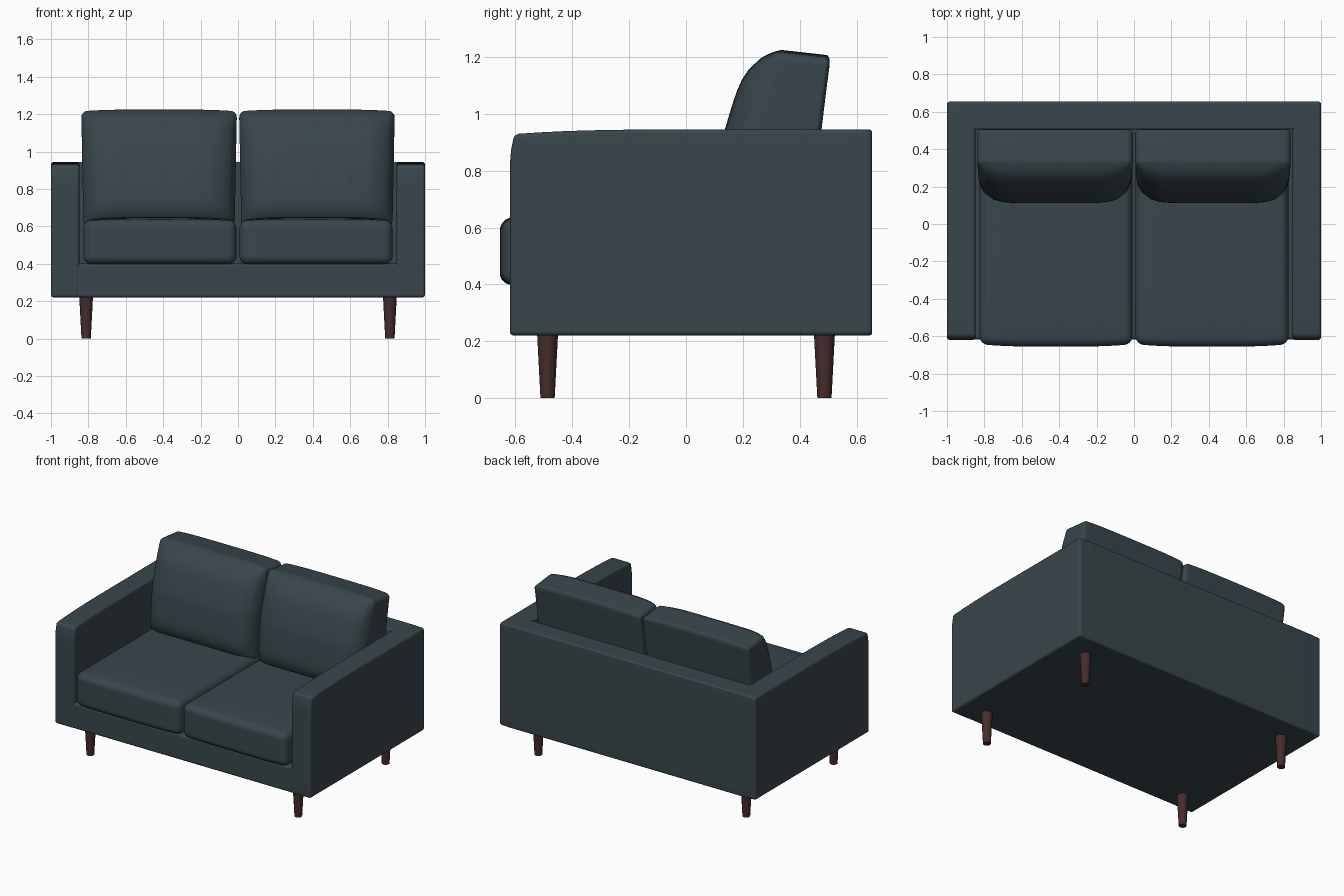
import bpy, bmesh, math
from mathutils import Vector

if "Cube" in bpy.data.objects:
    bpy.data.objects.remove(bpy.data.objects["Cube"])


def material(name, rgb):
    m = bpy.data.materials.new(name)
    m.diffuse_color = (*rgb, 1)
    m.use_nodes = True
    m.node_tree.nodes["Principled BSDF"].inputs["Base Color"].default_value = m.diffuse_color
    return m


FABRIC = material("dark slate fabric", (0.040, 0.061, 0.071))
WOOD = material("dark brown wood", (0.060, 0.026, 0.025))


def finish(ob, mat, angle=40):
    ob.data.materials.append(mat)
    bpy.ops.object.select_all(action='DESELECT')
    ob.select_set(True)
    bpy.context.view_layer.objects.active = ob
    bpy.ops.object.shade_smooth_by_angle(angle=math.radians(angle))


def rounded_box(name, lo, hi, r, deform=None, cells=24):
    """Gridded box with round edges; deform(point, uvw) reshapes it."""
    lo, hi = Vector(lo), Vector(hi)
    mid, half = (lo + hi) / 2, (hi - lo) / 2
    k = 2 / 3

    def spread(t, h):
        a = abs(t)
        if a <= k:
            d = a / k * (h - r)
        else:
            d = h - r + r * math.tan((a - k) / (1 - k) * math.pi / 4)
        return math.copysign(d, t)

    bm = bmesh.new()
    bmesh.ops.create_cube(bm, size=2)
    bmesh.ops.subdivide_edges(bm, edges=bm.edges[:], cuts=cells - 1, use_grid_fill=True)
    for v in bm.verts:
        p = Vector([spread(v.co[i], half[i]) for i in range(3)])
        core = Vector([max(-(half[i] - r), min(half[i] - r, p[i])) for i in range(3)])
        p = core + (p - core).normalized() * r
        uvw = [p[i] / half[i] for i in range(3)]
        p += mid
        v.co = deform(p, uvw) if deform else p
    me = bpy.data.meshes.new(name)
    bm.to_mesh(me)
    bm.free()
    ob = bpy.data.objects.new(name, me)
    bpy.context.collection.objects.link(ob)
    finish(ob, FABRIC)
    return ob


def arm_shape(p, uvw):
    # top dips slightly towards the front, front leans back near the top
    top = max(0, uvw[2])
    front = max(0, -uvw[1])
    p.z -= 0.016 * top * front ** 3
    p.y += 0.018 * front * top ** 8
    return p


def seat_shape(p, uvw):
    u, v, w = uvw
    p.z += 0.018 * max(0, w) * (1 - u ** 4) * (1 - v ** 4)
    p.y -= 0.014 * max(0, -v) ** 3 * (1 - u ** 4)
    return p


def lerp_table(z, table):
    for (z0, y0), (z1, y1) in zip(table, table[1:]):
        if z <= z1:
            break
    return y0 + (y1 - y0) * (z - z0) / (z1 - z0)


FRONT = [(0.62, 0.20), (0.93, 0.237), (1.22, 0.325)]
BACK = [(0.62, 0.425), (0.93, 0.475), (1.22, 0.51)]


def back_cushion_shape(p, uvw):
    # leaning wedge with a full, bulging front
    u, v, w = uvw
    f = lerp_table(p.z, FRONT) - 0.105 * (1 - u ** 8) * (1 - w ** 6)
    b = lerp_table(p.z, BACK)
    p.y = f + (b - f) * (v + 1) / 2
    p.z += max(0, w) ** 3 * (0.01 * (1 - u ** 4) - 0.11 * (p.y - 0.36))
    p.x -= 0.012 * u * (1 - w) / 2
    return p


# Frame: base, back and arms
rounded_box("base", (-0.92, -0.617, 0.22), (0.92, 0.64, 0.40), 0.014)
rounded_box("back_panel", (-0.95, 0.505, 0.22), (0.95, 0.655, 0.945), 0.012)

for s, side in ((-1, "left"), (1, "right")):
    x0, x1 = sorted((s * 1.0, s * 0.848))
    rounded_box(side + "_arm", (x0, -0.62, 0.22), (x1, 0.655, 0.945), 0.016, arm_shape)

    # Seat and back cushions
    x0, x1 = sorted((s * 0.008, s * 0.826))
    rounded_box(side + "_seat_cushion", (x0, -0.641, 0.398), (x1, 0.45, 0.632),
                0.042, seat_shape)
    x0, x1 = sorted((s * 0.006, s * 0.838))
    rounded_box(side + "_back_cushion", (x0, 0.12, 0.60), (x1, 0.51, 1.212),
                0.032, back_cushion_shape)

    # Tapered legs
    for y, end in ((-0.487, "front"), (0.487, "back")):
        bpy.ops.mesh.primitive_cone_add(vertices=24, radius1=0.025, radius2=0.037,
                                        depth=0.23, location=(s * 0.812, y, 0.115))
        leg = bpy.context.object
        leg.name = side + "_" + end + "_leg"
        finish(leg, WOOD)
